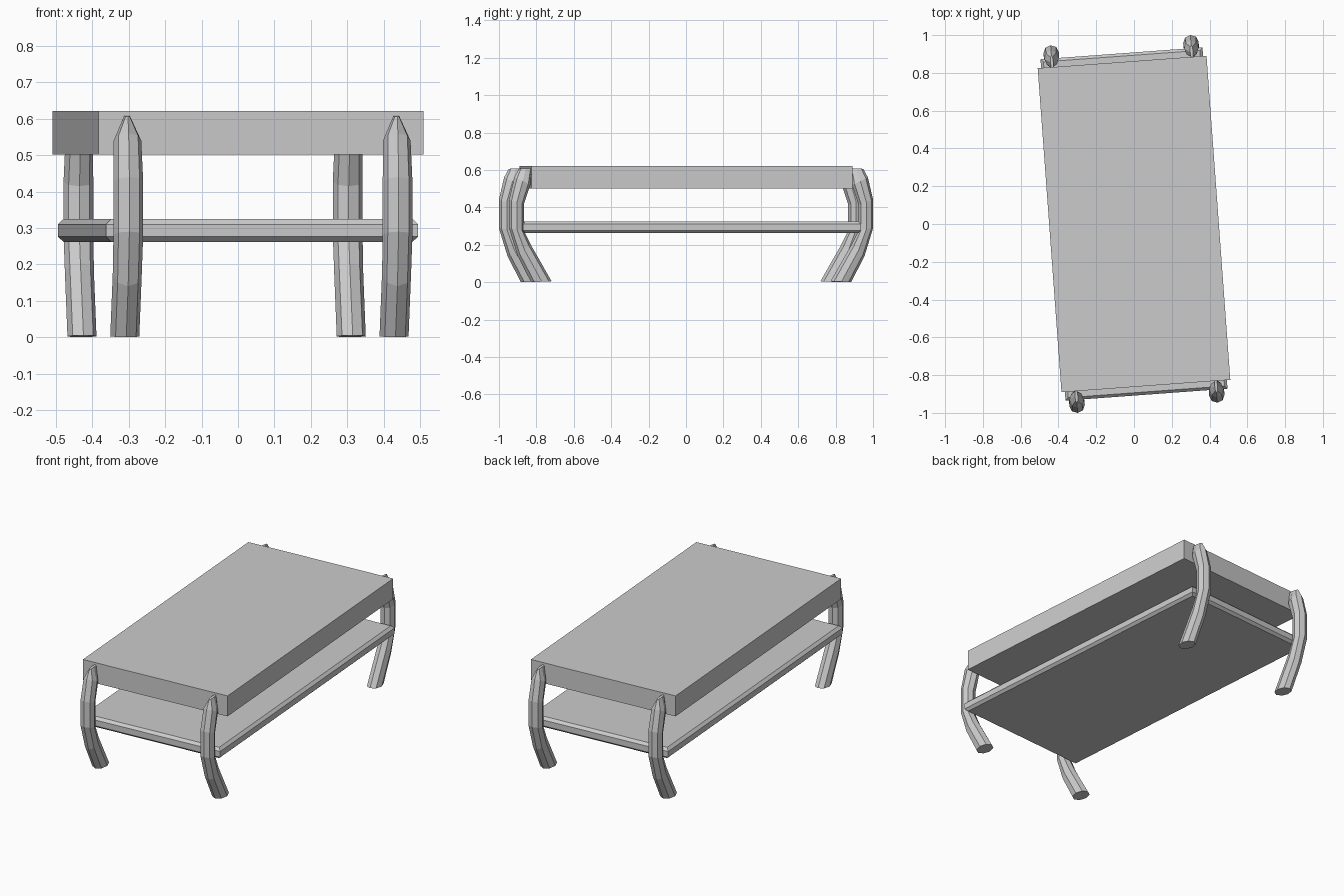
import bpy, bmesh, math
from mathutils import Matrix

if "Cube" in bpy.data.objects:
    bpy.data.objects.remove(bpy.data.objects["Cube"])

# the whole table is turned slightly about z
TURN = Matrix.Rotation(math.radians(4.2), 4, 'Z')


def loft(name, rings, scale=(1, 1)):
    """Closed solid skinned through rings of equal point count."""
    bm = bmesh.new()
    rows = [[bm.verts.new((x * scale[0], y * scale[1], z)) for x, y, z in r] for r in rings]
    n = len(rows[0])
    for a, b in zip(rows, rows[1:]):
        for i in range(n):
            j = (i + 1) % n
            bm.faces.new((a[i], a[j], b[j], b[i]))
    bm.faces.new(rows[0][::-1])
    bm.faces.new(rows[-1])
    bm.transform(TURN)
    bmesh.ops.recalc_face_normals(bm, faces=bm.faces)
    mesh = bpy.data.meshes.new(name)
    bm.to_mesh(mesh)
    bm.free()
    obj = bpy.data.objects.new(name, mesh)
    bpy.context.collection.objects.link(obj)
    return obj


def rect(hx, hy, z):
    return [(-hx, -hy, z), (hx, -hy, z), (hx, hy, z), (-hx, hy, z)]


# table top
loft("table_top", [rect(0.448, 0.86, 0.502), rect(0.448, 0.86, 0.622)])

# lower shelf with chamfered rim
HX, HY, C = 0.43, 0.906, 0.015
loft("lower_shelf", [rect(HX - C, HY - C, 0.262), rect(HX, HY, 0.276),
                     rect(HX, HY, 0.310), rect(HX - C, HY - C, 0.325)])

# bowed leg sections: outer y, outer z, inner y, inner z, half width
SECTIONS = [
    (0.858, 0.000, 0.748, 0.005, 0.040),
    (0.930, 0.140, 0.862, 0.205, 0.040),
    (0.976, 0.290, 0.897, 0.275, 0.041),
    (0.976, 0.440, 0.897, 0.415, 0.041),
    (0.948, 0.560, 0.862, 0.520, 0.038),
    (0.923, 0.606, 0.850, 0.610, 0.008),
]
SIDES = 8


def leg_ring(yo, zo, yi, zi, w):
    pts = []
    for k in range(SIDES):
        a = 2 * math.pi * k / SIDES
        t = (1 + math.cos(a)) / 2
        pts.append((0.371 + w * math.sin(a), yi + (yo - yi) * t, zi + (zo - zi) * t))
    return pts


# four legs, mirrored
leg = [leg_ring(*s) for s in SECTIONS]
for end, sy in (("front", -1), ("back", 1)):
    for side, sx in (("left", -1), ("right", 1)):
        loft(f"{end}_{side}_leg", leg, (sx, sy))
